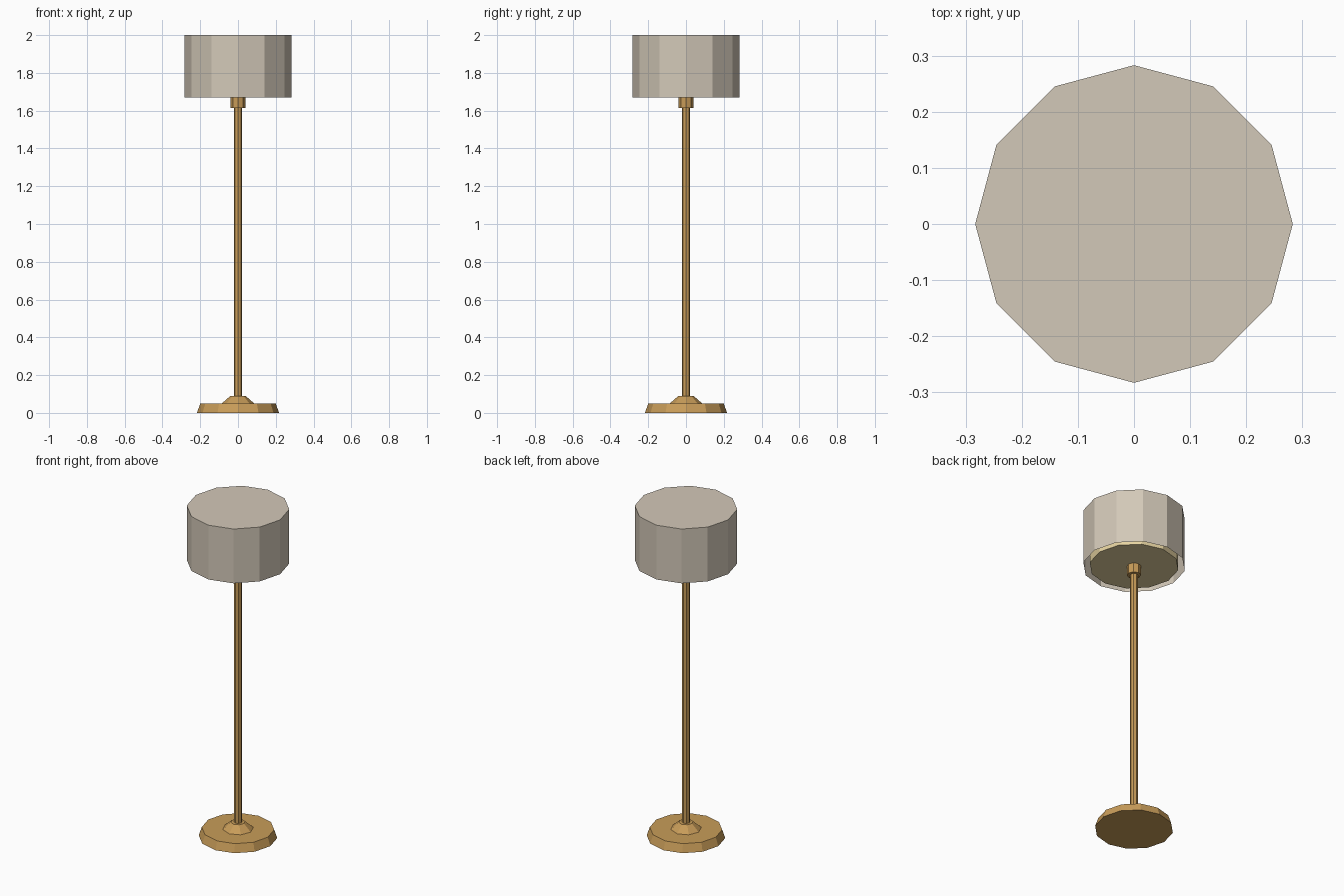
import bpy, bmesh, math

if "Cube" in bpy.data.objects:
    bpy.data.objects.remove(bpy.data.objects["Cube"])


def material(name, rgb):
    m = bpy.data.materials.new(name)
    m.diffuse_color = (*rgb, 1.0)
    m.use_nodes = True
    m.node_tree.nodes["Principled BSDF"].inputs["Base Color"].default_value = m.diffuse_color
    return m


brass = material("brass", (0.58, 0.335, 0.10))
linen = material("linen", (0.65, 0.58, 0.48))
glow = material("warm_diffuser", (0.85, 0.70, 0.38))


def lathe(name, profile, sides, mat, cap_bottom=True, cap_top=True):
    """Flat-shaded revolved part; profile is a list of (radius, z), bottom to top."""
    bm = bmesh.new()
    rings = []
    for r, z in profile:
        rings.append([bm.verts.new((r * math.cos(2 * math.pi * i / sides),
                                    r * math.sin(2 * math.pi * i / sides), z))
                      for i in range(sides)])
    for low, high in zip(rings, rings[1:]):
        for i in range(sides):
            j = (i + 1) % sides
            bm.faces.new((low[i], low[j], high[j], high[i]))
    if cap_bottom:
        bm.faces.new(rings[0][::-1])
    if cap_top:
        bm.faces.new(rings[-1])
    mesh = bpy.data.meshes.new(name)
    bm.to_mesh(mesh)
    bm.free()
    mesh.materials.append(mat)
    obj = bpy.data.objects.new(name, mesh)
    bpy.context.collection.objects.link(obj)
    return obj


# Weighted foot and the small cone that holds the pole
lathe("base", [(0.217, 0.0), (0.20, 0.05)], 12, brass)
lathe("base_cone", [(0.088, 0.048), (0.04, 0.09)], 8, brass)

# Pole and socket collar
lathe("pole", [(0.022, 0.08), (0.022, 1.63)], 8, brass)
lathe("collar", [(0.039, 1.615), (0.039, 1.69)], 8, brass)

# Drum shade, open underneath, with the diffuser drum inside it
lathe("shade", [(0.283, 1.67), (0.283, 2.0)], 12, linen, cap_bottom=False)
lathe("diffuser", [(0.247, 1.672), (0.247, 1.98)], 12, glow)
